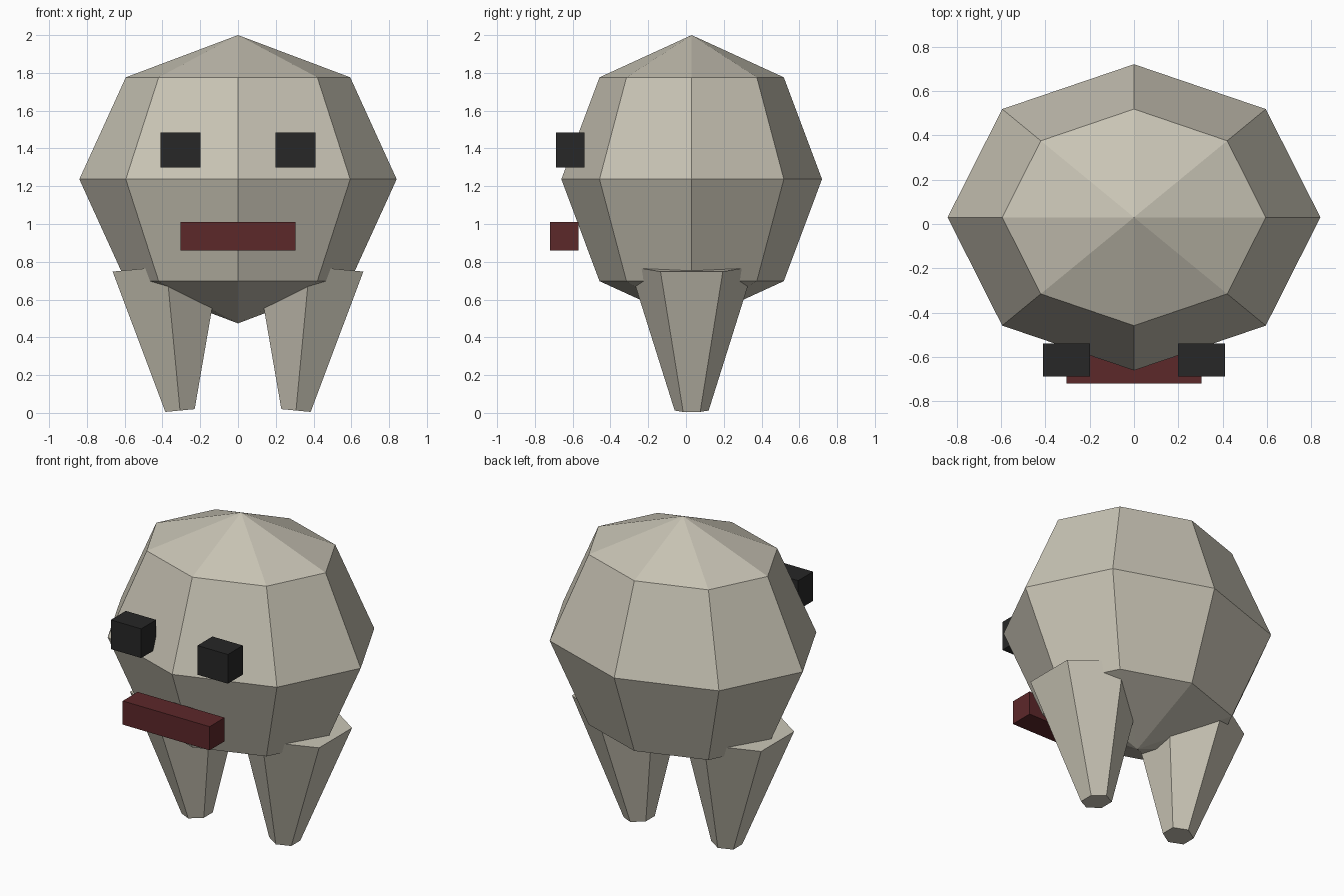
import bpy, bmesh, math
from mathutils import Matrix, Vector

cube = bpy.data.objects.get("Cube")
if cube:
    bpy.data.objects.remove(cube, do_unlink=True)


def material(name, rgb):
    m = bpy.data.materials.new(name)
    m.use_nodes = True
    m.diffuse_color = (*rgb, 1)
    m.node_tree.nodes["Principled BSDF"].inputs["Base Color"].default_value = (*rgb, 1)
    return m


stone = material("pale stone", (0.58, 0.55, 0.46))
black = material("soft black", (0.02, 0.02, 0.02))
red = material("dark red", (0.108, 0.021, 0.023))


def finish(bm, name, mat):
    bmesh.ops.recalc_face_normals(bm, faces=bm.faces)
    mesh = bpy.data.meshes.new(name)
    bm.to_mesh(mesh)
    bm.free()
    mesh.materials.append(mat)
    obj = bpy.data.objects.new(name, mesh)
    bpy.context.collection.objects.link(obj)
    return obj


def box(name, center, size, mat):
    bm = bmesh.new()
    bmesh.ops.create_cube(bm, size=1, matrix=Matrix.Translation(center) @ Matrix.Diagonal((*size, 1)))
    return finish(bm, name, mat)


def leg(name, side):
    # Tapered six-sided post, corners front and back, leaning outward at the top
    bm = bmesh.new()
    place = Matrix.Translation((side * 0.307, 0.03, 0.0125)) @ Matrix.Rotation(side * math.radians(5.4), 4, 'Y')
    rings = []
    for radius, z in ((0.09, 0), (0.33, 0.766)):
        angles = [math.pi / 2 + i * math.tau / 6 for i in range(6)]
        rings.append([bm.verts.new(place @ Vector((radius * math.cos(a), radius * math.sin(a), z)))
                      for a in angles])
    low, high = rings
    bm.faces.new(low)
    bm.faces.new(high)
    for i in range(6):
        j = (i + 1) % 6
        bm.faces.new((low[i], low[j], high[j], high[i]))
    return finish(bm, name, stone)


# Faceted round body
bm = bmesh.new()
bmesh.ops.create_uvsphere(bm, u_segments=8, v_segments=4, radius=1,
                          matrix=Matrix.Translation((0, 0.03, 1.237)) @ Matrix.Diagonal((0.84, 0.69, 0.763, 1)))
finish(bm, "body", stone)

# Paired legs and eyes
for side, label in ((1, "left"), (-1, "right")):
    leg(label + "_leg", side)
    box(label + "_eye", (side * 0.304, -0.613, 1.391), (0.213, 0.15, 0.185), black)

# Mouth bar
box("mouth", (0, -0.645, 0.935), (0.61, 0.15, 0.15), red)
